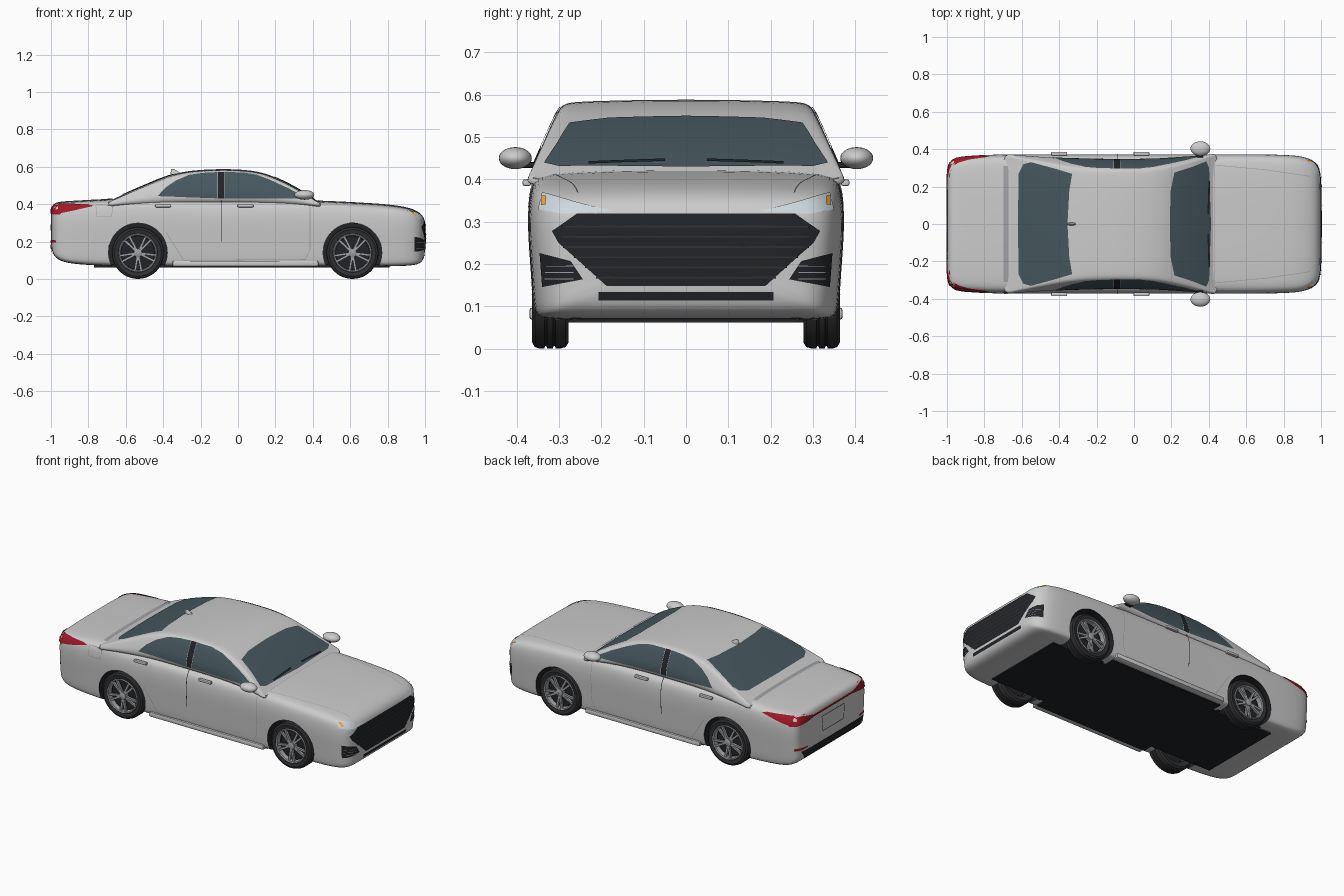
import bpy, bmesh, math
from mathutils import Vector, Matrix
from mathutils.bvhtree import BVHTree

if "Cube" in bpy.data.objects:
    bpy.data.objects.remove(bpy.data.objects["Cube"])


def material(name, *rgb):
    m = bpy.data.materials.new(name)
    m.diffuse_color = (*rgb, 1)
    m.use_nodes = True
    m.node_tree.nodes["Principled BSDF"].inputs["Base Color"].default_value = m.diffuse_color
    return m


PAINT = material("paint", .76, .76, .78)
BLACK = material("black", .015, .017, .02)
RUBBER = material("rubber", .03, .03, .033)
GLASS = material("glass", .06, .095, .11)
METAL = material("metal", .35, .36, .38)
LAMP = material("lamp", .62, .69, .73)
RED = material("red", .35, .01, .02)
AMBER = material("amber", .9, .4, .03)


def add(name, bm, mat, angle=35, recalc=True):
    if recalc:
        bmesh.ops.recalc_face_normals(bm, faces=bm.faces)
    me = bpy.data.meshes.new(name)
    bm.to_mesh(me)
    bm.free()
    me.materials.append(mat)
    me.shade_smooth()
    me.set_sharp_from_angle(angle=math.radians(angle))
    ob = bpy.data.objects.new(name, me)
    bpy.context.collection.objects.link(ob)
    return ob


def box(name, center, size, mat, bevel=0.0, rot=None):
    bm = bmesh.new()
    bmesh.ops.create_cube(bm, size=1, matrix=Matrix.Diagonal((*size, 1)))
    if bevel:
        bmesh.ops.bevel(bm, geom=bm.edges[:], offset=bevel, segments=2, affect='EDGES', profile=.5)
    bmesh.ops.transform(bm, matrix=Matrix.Translation(center) @ (rot or Matrix()), verts=bm.verts)
    return add(name, bm, mat)


def loft(name, stations, section):
    """Skin half sections, mirrored in y, along x."""
    bm = bmesh.new()
    rings = []
    for x, *args in stations:
        half = section(*args)
        loop = half + [(-y, z) for y, z in reversed(half[1:-1])]
        rings.append([bm.verts.new((x, y, z)) for y, z in loop])
    n = len(rings[0])
    for a, b in zip(rings, rings[1:]):
        for i in range(n):
            bm.faces.new((a[i], a[(i + 1) % n], b[(i + 1) % n], b[i]))
    bm.faces.new(rings[0])
    bm.faces.new(rings[-1])
    ob = add(name, bm, PAINT, 40)
    ob.modifiers.new("smooth", 'SUBSURF').levels = 2
    return ob


def bake(ob):
    me = bpy.data.meshes.new_from_object(ob.evaluated_get(bpy.context.evaluated_depsgraph_get()))
    ob.modifiers.clear()
    ob.data = me
    me.shade_smooth()
    me.set_sharp_from_angle(angle=math.radians(40))


def lathe(name, x, z, side, profile, mat, closed=False, n=48):
    bm = bmesh.new()
    rings = [[bm.verts.new((x + r * math.cos(k * math.tau / n), side * y, z + r * math.sin(k * math.tau / n)))
              for k in range(n)] for r, y in profile]
    for a, b in zip(rings, rings[1:] + (rings[:1] if closed else [])):
        for i in range(n):
            bm.faces.new((a[i], a[(i + 1) % n], b[(i + 1) % n], b[i]))
    return add(name, bm, mat)


# lower body
def body_section(w, t, b):
    h = t - b
    return [(0, b), (.6 * w, b), (.93 * w, b), (.968 * w, b + .05 * h), (.98 * w, b + .3 * h),
            (1.005 * w, b + .64 * h), (.995 * w, b + .84 * h), (.955 * w, b + .96 * h),
            (.8 * w, b + .985 * h), (.4 * w, t), (0, t)]


body = loft("body", [
    (-1.002, .29, .375, .17), (-.985, .338, .408, .12), (-.94, .358, .416, .09), (-.85, .368, .42, .078),
    (-.7, .372, .43, .07), (-.5, .373, .43, .068), (-.25, .372, .428, .068), (0, .372, .426, .068),
    (.25, .372, .424, .068), (.45, .373, .42, .068), (.65, .373, .41, .068), (.8, .37, .4, .068),
    (.89, .364, .388, .07), (.95, .346, .37, .075), (.985, .315, .345, .09), (1.002, .25, .305, .13)], body_section)


# cabin with pillars and roof
def cabin_section(t):
    def half(z):
        return .366 - (z - .42) * .44
    zs = [.38 + (t - .38) * f for f in (.3, .65, .92)]
    return [(0, .38), (.33, .38)] + [(half(z), z) for z in zs] + \
        [(half(t) - .012, t - .006), (.8 * half(t), t - .003), (.4 * half(t), t), (0, t + .001)]


cabin = loft("cabin", [
    (-.72, .405), (-.66, .43), (-.58, .467), (-.47, .514), (-.38, .551), (-.3, .573), (-.2, .584), (-.07, .589),
    (.05, .583), (.12, .571), (.18, .553), (.28, .506), (.36, .459), (.42, .42), (.46, .395)], cabin_section)

# wheel arches cut out of the body
WHEELS = (-.535, .612)
cutters = []
for x in WHEELS:
    for s in (1, -1):
        c = lathe("arch_cutter", x, .142, s, [(.157, .25), (.157, .5)], BLACK)
        bm = bmesh.new()
        bm.from_mesh(c.data)
        bmesh.ops.holes_fill(bm, edges=bm.edges[:], sides=0)
        bmesh.ops.recalc_face_normals(bm, faces=bm.faces)
        bm.to_mesh(c.data)
        bm.free()
        c.hide_render = True
        m = body.modifiers.new("arch", 'BOOLEAN')
        m.operation, m.object, m.solver = 'DIFFERENCE', c, 'EXACT'
        cutters.append(c)
bake(body)
bake(cabin)
for c in cutters:
    bpy.data.objects.remove(c)
if len(body.data.materials) < 2:
    body.data.materials.append(BLACK)
for p in body.data.polygons:
    inside = any(math.hypot(p.center.x - x, p.center.z - .142) < .1575 for x in WHEELS)
    p.material_index = 1 if inside else 0

# surface used to lay panels onto the shell
verts, faces = [], []
for ob in (body, cabin):
    k = len(verts)
    verts += [v.co.copy() for v in ob.data.vertices]
    faces += [[i + k for i in p.vertices] for p in ob.data.polygons]
SHELL = BVHTree.FromPolygons(verts, faces)


def panel(name, pts, axis, sign, mat, off=.003, step=.025):
    """Cut a 2D outline into a grid and project it on the shell along an axis."""
    u, v = [i for i in range(3) if i != axis]
    d = Vector((0, 0, 0))
    d[axis] = -sign
    bm = bmesh.new()
    vs = []
    for p in pts:
        co = Vector((0, 0, 0))
        co[u], co[v], co[axis] = p[0], p[1], 2 * sign
        vs.append(bm.verts.new(co))
    bm.faces.new(vs)
    for a, i in ((u, 0), (v, 1)):
        lo, hi = min(p[i] for p in pts), max(p[i] for p in pts)
        no = Vector((0, 0, 0))
        no[a] = 1
        for k in range(1, math.ceil((hi - lo) / step)):
            bmesh.ops.bisect_plane(bm, geom=bm.verts[:] + bm.edges[:] + bm.faces[:],
                                   plane_co=no * (lo + k * step + .0003), plane_no=no)
    for vert in bm.verts[:]:
        hit, n, _, _ = SHELL.ray_cast(vert.co, d)
        if hit is None:
            bm.verts.remove(vert)
        else:
            vert.co = hit + n * off
    bm.normal_update()
    bmesh.ops.reverse_faces(bm, faces=[f for f in bm.faces if f.normal.dot(d) > 0])
    return add(name, bm, mat, 50, False)


def seam(name, pts, axis, sign, mat=BLACK, w=.004, off=.002):
    for (a, b), (c, e) in zip(pts, pts[1:]):
        l = math.hypot(c - a, e - b)
        nx, ny = -(e - b) / l * w / 2, (c - a) / l * w / 2
        panel(name, [(a + nx, b + ny), (c + nx, e + ny), (c - nx, e - ny), (a - nx, b - ny)], axis, sign, mat, off)


def sym(pts):
    return pts + [(x, -y) for x, y in reversed(pts) if y]


def flip(pts, s):
    return [(s * y, z) for y, z in pts]


# windscreens and trunk gap
panel("windscreen", sym([(.19, 0), (.195, .18), (.215, .275), (.31, .305), (.385, .335), (.4, .3), (.41, 0)]), 2, 1, GLASS)
panel("rear_window", sym([(-.355, 0), (-.345, .18), (-.33, .268), (-.42, .295), (-.55, .33), (-.59, .32),
                          (-.615, .27), (-.62, 0)]), 2, 1, GLASS)
panel("trunk_gap", sym([(-.672, 0), (-.672, .31), (-.698, .31), (-.698, 0)]), 2, 1, METAL)
for s in (1, -1):
    seam("wiper", [(.392, s * .05), (.398, s * .23)], 2, 1, BLACK, .009, .009)
    seam("hood_line", [(.43, s * .315), (.7, s * .29), (.94, s * .255)], 2, 1, METAL, .003)
seam("hood_rear_line", [(.432, -.32), (.432, .32)], 2, 1, METAL)

# sides
for s in (1, -1):
    panel("rear_side_window", [(-.43, .443), (-.385, .49), (-.33, .527), (-.26, .556), (-.19, .566), (-.11, .57),
                               (-.11, .432)], 1, s, GLASS)
    panel("centre_pillar", [(-.108, .57), (-.072, .57), (-.072, .432), (-.108, .432)], 1, s, BLACK)
    panel("front_side_window", [(-.07, .57), (.03, .568), (.1, .556), (.17, .53), (.27, .484), (.345, .443),
                                (.355, .43), (-.07, .432)], 1, s, GLASS)
    seam("door_seam", [(-.09, .42), (-.09, .2)], 1, s)
    seam("front_door_seam", [(.385, .39), (.385, .16), (.36, .105), (-.29, .1), (-.34, .18), (-.385, .25)], 1, s, METAL, .003)
    panel("side_tail_light", [(-.985, .4), (-.9, .4), (-.8, .397), (-.77, .39), (-.88, .365), (-.985, .345)], 1, s, RED, .005)
    for x in (-.4, .04):
        box("door_handle", (x, s * .376, .392), (.085, .02, .016), PAINT, .005)
    box("rocker", (.04, s * .345, .083), (.78, .05, .03), PAINT, .008)

    # door mirrors
    bm = bmesh.new()
    bmesh.ops.create_uvsphere(bm, u_segments=24, v_segments=14, radius=1,
                              matrix=Matrix.Translation((.355, s * .403, .45)) @ Matrix.Diagonal((.053, .039, .026, 1)))
    add("door_mirror", bm, PAINT)
    box("mirror_stalk", (.35, s * .365, .434), (.04, .05, .014), BLACK, .004)

    # front corner lamps and vents
    panel("headlight", flip([(.338, .368), (.26, .345), (.175, .324), (.29, .318), (.347, .328)], s), 0, 1, LAMP)
    panel("indicator", flip([(.328, .358), (.337, .358), (.337, .338), (.328, .338)], s), 0, 1, AMBER, .006)
    panel("side_vent", flip([(.343, .226), (.272, .207), (.243, .164), (.337, .146)], s), 0, 1, BLACK)
    for z in (.165, .18, .195):
        seam("vent_slat", flip([(.265, z), (.335, z)], s), 0, 1, METAL, .002, .005)

    # rear corner lamps
    panel("tail_light", flip([(.35, .395), (.28, .392), (.19, .374), (.19, .36), (.28, .35), (.35, .345)], s), 0, -1, RED, .005)
    panel("reflector", flip([(.335, .21), (.25, .205), (.25, .195), (.335, .195)], s), 0, -1, RED, .005)
seam("fuel_flap", [(-.76, .395), (-.67, .395), (-.675, .335), (-.755, .335), (-.76, .395)], 1, -1, METAL, .003)

# front face
panel("grille", [(-.258, .318), (.258, .318), (.315, .278), (.3, .25), (.187, .148), (-.187, .148), (-.3, .25), (-.315, .278)],
      0, 1, BLACK)
for k in range(6):
    z = .168 + k * .024
    w = min(.19 + (z - .148) * 1.08, .29)
    seam("grille_slat", [(-w, z), (w, z)], 0, 1, RUBBER, .004, .006)
panel("lower_intake", [(-.207, .115), (.207, .115), (.207, .134), (-.207, .134)], 0, 1, BLACK)

# rear face
panel("light_bar", [(-.2, .361), (.2, .361), (.2, .373), (-.2, .373)], 0, -1, RED, .005)
seam("plate_recess", [(-.11, .33), (.11, .33), (.1, .24), (-.1, .24), (-.11, .33)], 0, -1)
panel("rear_diffuser", [(-.3, .185), (.3, .185), (.27, .135), (-.27, .135)], 0, -1, BLACK, .005)

# underside and roof fin
box("underbody", (.02, 0, .07), (1.58, .53, .016), BLACK)
box("underbody_middle", (.04, 0, .07), (.78, .66, .015), BLACK)
bm = bmesh.new()
bmesh.ops.create_cone(bm, cap_ends=True, segments=12, radius1=1, radius2=.3, depth=1)
for v in bm.verts:
    v.co = Vector((-.33 + v.co.x * .03 - (.02 if v.co.z > 0 else 0), v.co.y * .009, .575 + v.co.z * .025))
add("roof_fin", bm, PAINT)

# wheels
TYRE = [(.095, .285), (.125, .277), (.136, .284), (.139, .295)]
for y in (.308, .328):
    TYRE += [(.139, y), (.134, y + .001), (.134, y + .005), (.139, y + .006)]
TYRE += [(.139, .348), (.136, .357), (.125, .363), (.104, .359), (.097, .35)]
for x in WHEELS:
    for s in (1, -1):
        lathe("tyre", x, .14, s, TYRE, RUBBER, True)
        lathe("rim", x, .14, s, [(.104, .357), (.1, .363), (.094, .361), (.091, .335)], METAL)
        lathe("wheel_dish", x, .14, s, [(.096, .34), (.09, .33), (.001, .33)], BLACK)
        lathe("hub", x, .14, s, [(.024, .335), (.022, .36), (.012, .364), (.001, .364)], METAL, n=20)
        bm = bmesh.new()
        for k in range(5):
            for o in (-.17, .17):
                rot = Matrix.Rotation(k * math.tau / 5 + o + .3, 4, 'Y')
                bmesh.ops.create_cube(bm, size=1, matrix=Matrix.Translation((x, s * .35, .14)) @ rot
                                      @ Matrix.Translation((.055, 0, 0)) @ Matrix.Diagonal((.082, .014, .012, 1)))
        add("spokes", bm, METAL)
        box("axle", (x, s * .25, .14), (.04, .17, .04), BLACK)
